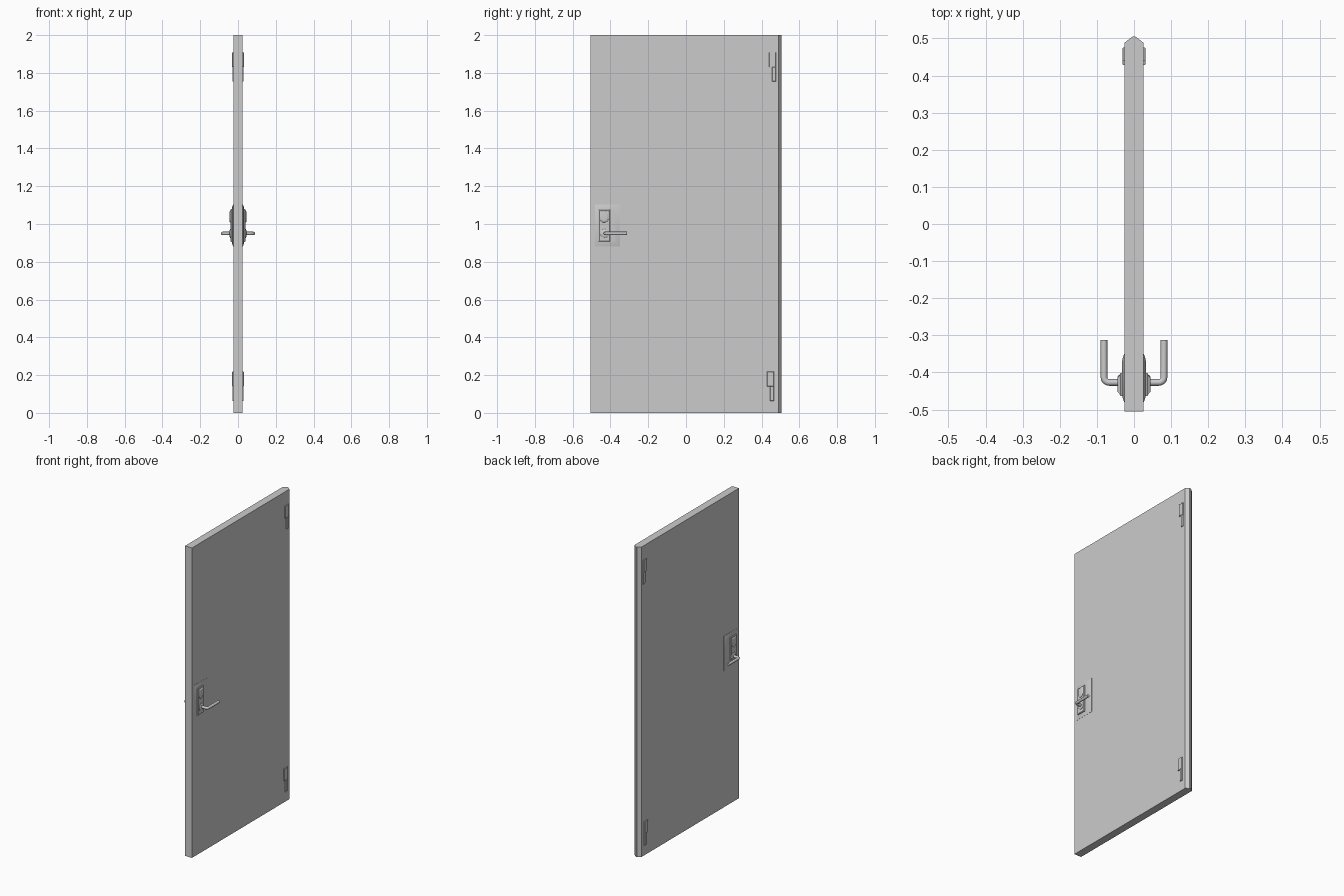
import bpy, bmesh, math
from mathutils import Vector

if "Cube" in bpy.data.objects:
    bpy.data.objects.remove(bpy.data.objects["Cube"])


def finish(name, bm, smooth=None):
    bmesh.ops.recalc_face_normals(bm, faces=bm.faces)
    me = bpy.data.meshes.new(name)
    bm.to_mesh(me)
    bm.free()
    ob = bpy.data.objects.new(name, me)
    bpy.context.collection.objects.link(ob)
    if smooth:
        bpy.ops.object.select_all(action='DESELECT')
        ob.select_set(True)
        bpy.context.view_layer.objects.active = ob
        bpy.ops.object.shade_smooth_by_angle(angle=math.radians(smooth))
    return ob


def loft(name, rings, smooth=None):
    """Join closed rings of points and cap both ends."""
    bm = bmesh.new()
    vs = [[bm.verts.new(p) for p in r] for r in rings]
    n = len(vs[0])
    for a, b in zip(vs, vs[1:]):
        for i in range(n):
            j = (i + 1) % n
            bm.faces.new((a[i], a[j], b[j], b[i]))
    bm.faces.new(vs[0])
    bm.faces.new(vs[-1])
    return finish(name, bm, smooth)


def stepped(name, side, outline, levels, smooth=None):
    """Raise a (y, z) outline along x; levels are (x, shrink distance)."""
    ys, zs = zip(*outline)
    cy, cz = (min(ys) + max(ys)) / 2, (min(zs) + max(zs)) / 2
    hy, hz = max(ys) - cy, max(zs) - cz
    return loft(name, [[(side * x, cy + (y - cy) * (1 - d / hy), cz + (z - cz) * (1 - d / hz))
                        for y, z in outline] for x, d in levels], smooth)


def rect(y0, y1, z0, z1):
    return [(y0, z0), (y1, z0), (y1, z1), (y0, z1)]


def circle(y, z, r, n=20):
    return [(y + r * math.cos(2 * math.pi * i / n), z + r * math.sin(2 * math.pi * i / n))
            for i in range(n)]


def lever(name, side, r=0.009, n=12):
    """Round bar leaving the rose, turning a corner and running along +y."""
    y0, z, xe, bend = -0.427, 0.95, 0.081, 0.014
    path = [((0.03, y0), 0)]
    for i in range(5):
        t = math.pi / 2 * i / 4
        path.append(((xe - bend + bend * math.sin(t), y0 + bend * (1 - math.cos(t))), t))
    path.append(((xe, -0.313), math.pi / 2))
    rings = []
    for (x, y), t in path:
        across = Vector((-math.sin(t), math.cos(t), 0))
        ring = []
        for k in range(n):
            a = 2 * math.pi * k / n
            p = Vector((x, y, z)) + across * r * math.cos(a) + Vector((0, 0, r * math.sin(a)))
            ring.append((side * p.x, p.y, p.z))
        rings.append(ring)
    return loft(name, rings, 40)


# Door leaf with a pointed hinge edge
section = [(-0.025, -0.505), (0.025, -0.505), (0.025, 0.489), (0.004, 0.505),
           (-0.004, 0.505), (-0.025, 0.489)]
loft("door_leaf", [[(x, y, z) for x, y in section] for z in (0, 2)])

for side, tag in ((1, "right"), (-1, "left")):
    # Low swelling pad around the lock
    stepped("lock_pad_" + tag, side, rect(-0.481, -0.349, 0.881, 1.104),
            [(0.02, 0), (0.026, 0), (0.031, 0.014), (0.033, 0.03)], 40)
    # Escutcheon plate
    stepped("lock_plate_" + tag, side, rect(-0.463, -0.402, 0.905, 1.079),
            [(0.024, 0), (0.036, 0), (0.039, 0.004)])
    # Key cover, square on top and rounded below
    cover = [(-0.409, 1.072), (-0.457, 1.072)]
    cover += [(-0.433 - 0.024 * math.cos(math.pi * i / 12),
               1.031 - 0.024 * math.sin(math.pi * i / 12)) for i in range(13)]
    stepped("key_cover_" + tag, side, cover,
            [(0.034, 0), (0.041, 0.001), (0.044, 0.005), (0.045, 0.011)], 45)
    # Handle rose
    stepped("handle_rose_" + tag, side, circle(-0.43, 0.95, 0.023),
            [(0.034, 0), (0.041, 0), (0.044, 0.004), (0.045, 0.011)], 45)
    # Lever handle
    lever("lever_handle_" + tag, side)
    # Hinges: wide leaf above, narrow pin below
    for pos, y1, z in (("upper", 0.476, 1.83), ("lower", 0.465, 0.14)):
        stepped(f"{pos}_hinge_leaf_{tag}", side, rect(y1 - 0.036, y1, z, z + 0.079),
                [(0.02, 0), (0.029, 0), (0.031, 0.002)])
        stepped(f"{pos}_hinge_pin_{tag}", side, rect(y1 - 0.02, y1, z - 0.076, z + 0.001),
                [(0.02, 0), (0.028, 0), (0.030, 0.002)])
